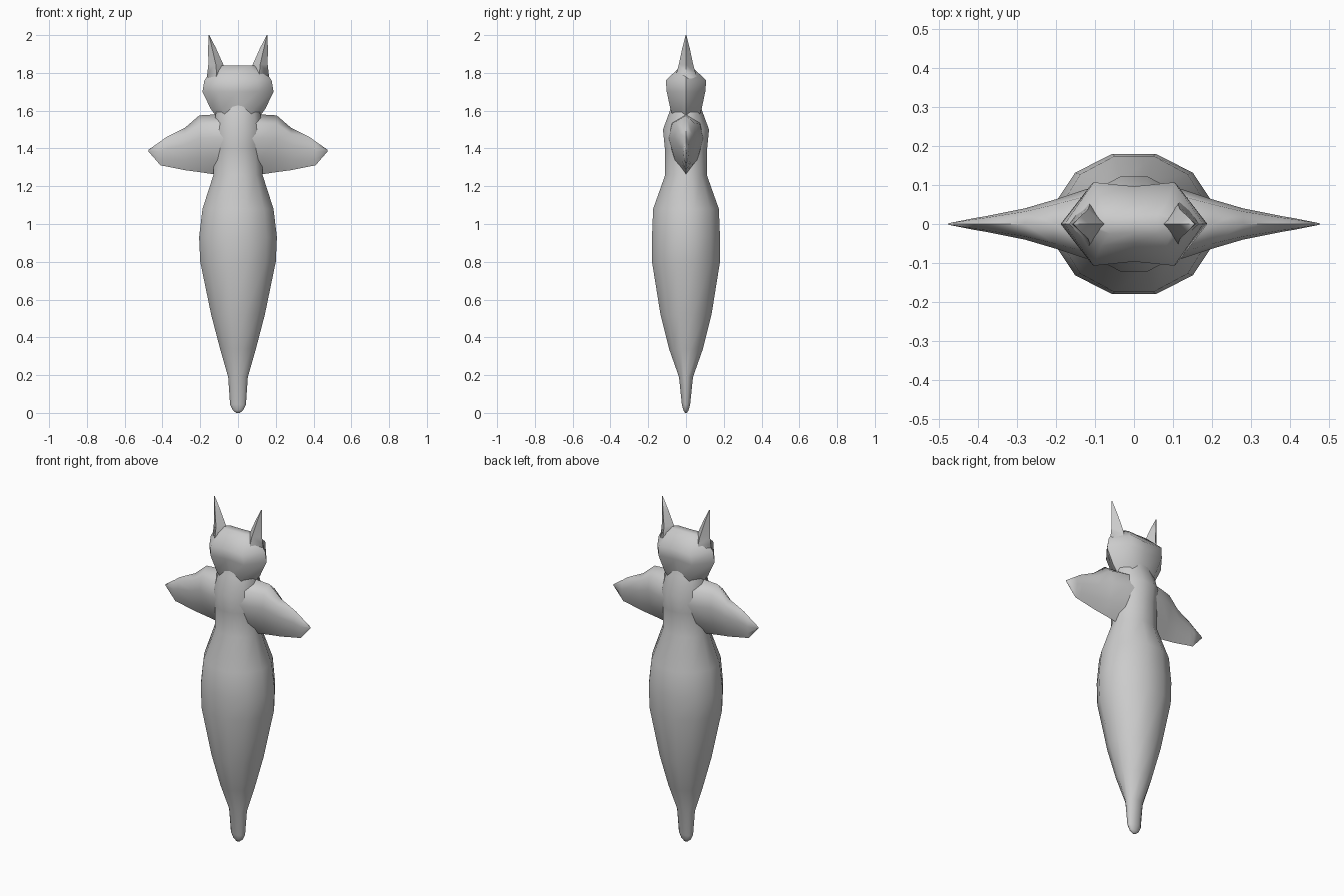
import bpy, bmesh
from math import cos, sin, radians

cube = bpy.data.objects.get("Cube")
if cube:
    bpy.data.objects.remove(cube, do_unlink=True)

grey = bpy.data.materials.new("plain grey")
grey.use_nodes = True
grey.diffuse_color = (0.6, 0.6, 0.6, 1)
grey.node_tree.nodes["Principled BSDF"].inputs["Base Color"].default_value = (0.6, 0.6, 0.6, 1)


def loft(name, rings, angle=60):
    """Skin a list of closed point rings and cap both ends."""
    bm = bmesh.new()
    loops = [[bm.verts.new(p) for p in ring] for ring in rings]
    n = len(loops[0])
    for a, b in zip(loops, loops[1:]):
        for i in range(n):
            j = (i + 1) % n
            bm.faces.new((a[i], a[j], b[j], b[i]))
    bm.faces.new(loops[0])
    bm.faces.new(loops[-1])
    bmesh.ops.remove_doubles(bm, verts=bm.verts, dist=0.0005)
    bmesh.ops.recalc_face_normals(bm, faces=bm.faces)
    mesh = bpy.data.meshes.new(name)
    bm.to_mesh(mesh)
    bm.free()
    mesh.materials.append(grey)
    obj = bpy.data.objects.new(name, mesh)
    bpy.context.collection.objects.link(obj)
    bpy.ops.object.select_all(action='DESELECT')
    obj.select_set(True)
    bpy.context.view_layer.objects.active = obj
    bpy.ops.object.shade_smooth_by_angle(angle=radians(angle))
    return obj


# Body: twelve-sided spindle, (z, half width, half depth)
body = [(0.0, 0.01, 0.006), (0.015, 0.028, 0.014), (0.045, 0.042, 0.022),
        (0.19, 0.052, 0.037), (0.34, 0.095, 0.09), (0.52, 0.142, 0.135),
        (0.8, 0.2, 0.18), (0.93, 0.206, 0.18), (1.08, 0.188, 0.174),
        (1.26, 0.13, 0.11), (1.4, 0.125, 0.112), (1.5, 0.13, 0.122),
        (1.6, 0.115, 0.085), (1.66, 0.1, 0.07)]
unit = [(cos(radians(15 + 30 * k)) / cos(radians(15)),
         sin(radians(15 + 30 * k)) / cos(radians(15))) for k in range(12)]
loft("body", [[(x * w, y * d, z) for x, y in unit] for z, w, d in body])

# Head: wide eight-sided block with a slightly pinched middle
section = [(1, 0), (0.58, 1), (0, 0.9), (-0.58, 1),
           (-1, 0), (-0.58, -1), (0, -0.9), (0.58, -1)]
head = [(1.57, 0.115, 0.07), (1.61, 0.145, 0.083), (1.7, 0.188, 0.102),
        (1.76, 0.178, 0.107), (1.81, 0.145, 0.055), (1.84, 0.105, 0.025)]
loft("head", [[(x * w, y * d, z) for x, y in section] for z, w, d in head])

# Ears: inner x, outer x and half depth at each height
ear = [(1.74, 0.07, 0.172, 0.07), (1.8, 0.065, 0.162, 0.05),
       (1.845, 0.078, 0.157, 0.038), (1.93, 0.116, 0.158, 0.02),
       (2.0, 0.152, 0.156, 0.002)]
# Fins: top z, bottom z and half thickness at each distance outwards
fin = [(0.04, 1.59, 1.25, 0.1), (0.12, 1.58, 1.262, 0.09),
       (0.205, 1.575, 1.275, 0.062), (0.28, 1.51, 1.285, 0.04),
       (0.38, 1.46, 1.305, 0.02), (0.41, 1.438, 1.31, 0.015),
       (0.475, 1.392, 1.385, 0.002)]
for side, s in (("left", 1), ("right", -1)):
    rings = []
    for z, a, b, d in ear:
        m = (a + b) / 2
        rings.append([(s * a, 0, z), (s * m, d, z), (s * b, 0, z), (s * m, -d, z)])
    loft(side + "_ear", rings, 85)

    rings = []
    for x, top, low, t in fin:
        h = top - low
        half = [(0, top), (0.8 * t, top - 0.15 * h), (t, top - 0.4 * h),
                (0.65 * t, top - 0.75 * h), (0, low)]
        ring = half + [(-y, z) for y, z in half[-2:0:-1]]
        rings.append([(s * x, y, z) for y, z in ring])
    loft(side + "_fin", rings, 85)
